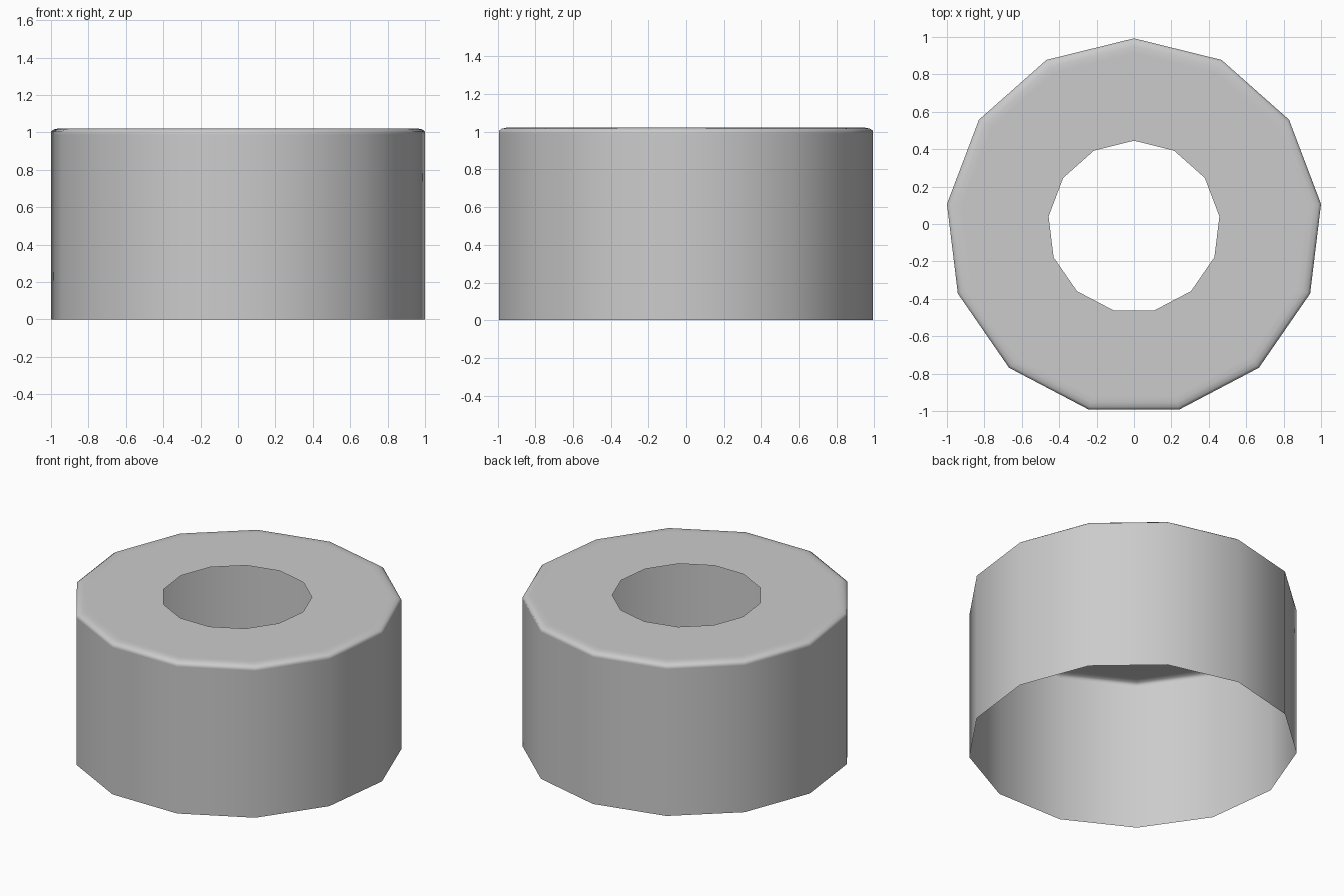
import bpy, bmesh, math

if "Cube" in bpy.data.objects:
    bpy.data.objects.remove(bpy.data.objects["Cube"])

SIDES = 13
R = 1.0073                                   # corner radius giving a 2-unit width
Y_OFF = -R * (1 - math.cos(math.pi / SIDES)) / 2   # centres the odd-sided outline

# Half section of the shell: open bottom, wall, rounded shoulder, top ring, hole edge
profile = [(R, 0), (R, 0.99), (R, 1.005), (0.992, 1.016),
           (0.965, 1.022), (0.93, 1.022), (0.46, 1.022)]

bm = bmesh.new()
rings = []
for r, z in profile:
    ring = []
    for i in range(SIDES):
        a = math.pi / 2 + 2 * math.pi * i / SIDES
        ring.append(bm.verts.new((r * math.cos(a), r * math.sin(a) + Y_OFF, z)))
    rings.append(ring)

# Skin neighbouring rings
for lower, upper in zip(rings, rings[1:]):
    for i in range(SIDES):
        j = (i + 1) % SIDES
        face = bm.faces.new((lower[i], lower[j], upper[j], upper[i]))
        face.smooth = True

mesh = bpy.data.meshes.new("hollow_cap")
bm.to_mesh(mesh)
bm.free()
cap = bpy.data.objects.new("hollow_cap", mesh)
bpy.context.collection.objects.link(cap)
